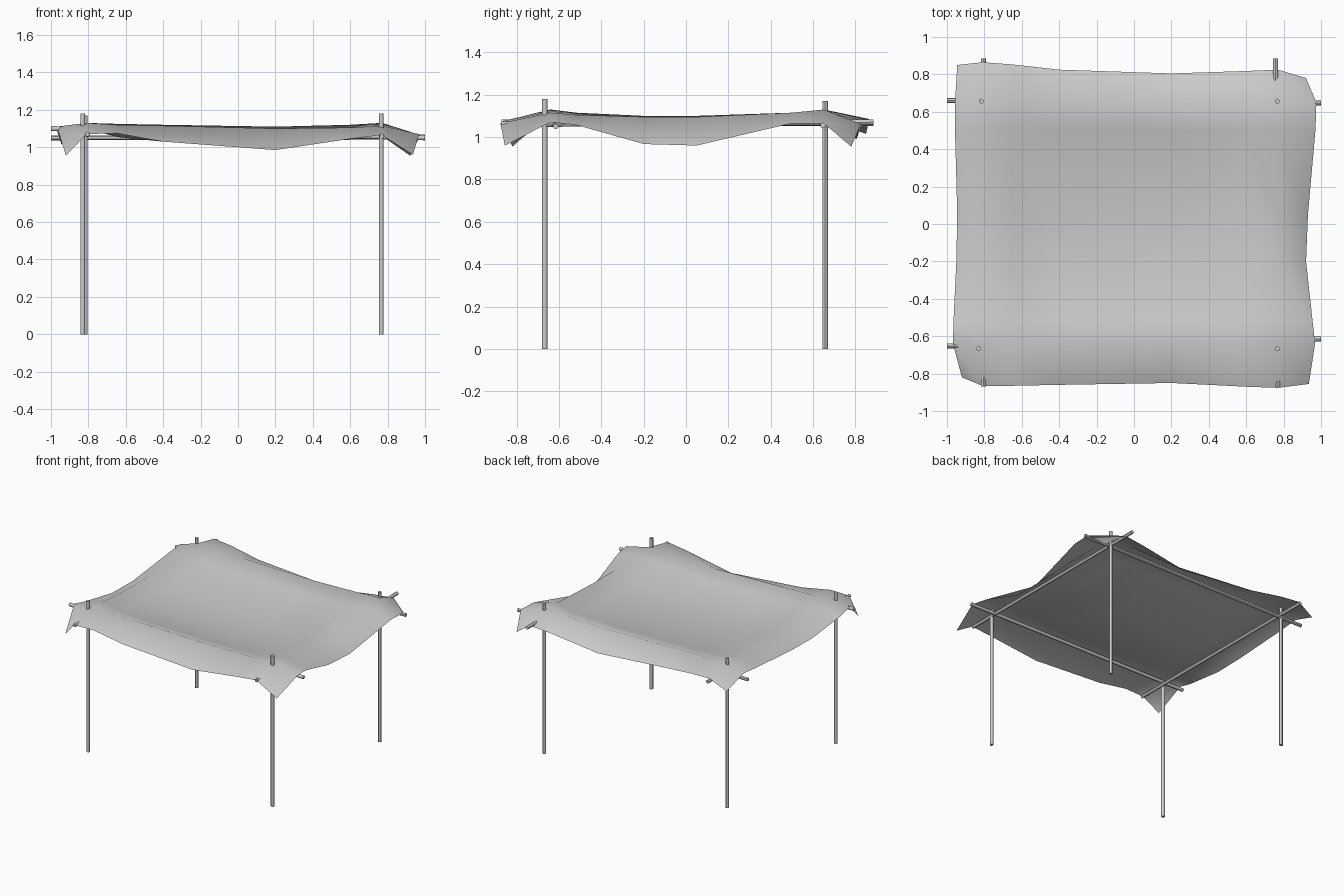
import bpy
from mathutils import Vector


def rod(name, a, b, r=0.013):
    a, b = Vector(a), Vector(b)
    d = b - a
    bpy.ops.mesh.primitive_cylinder_add(vertices=12, radius=r, depth=d.length, location=(a + b) / 2)
    o = bpy.context.object
    o.name = name
    o.rotation_euler = d.to_track_quat('Z', 'Y').to_euler()
    bpy.ops.object.shade_smooth_by_angle()


# Four upright posts
for name, x, y, h in (("front_left_post", -0.83, -0.667, 1.18), ("front_right_post", 0.766, -0.667, 1.18),
                      ("back_left_post", -0.817, 0.657, 1.17), ("back_right_post", 0.766, 0.657, 1.17)):
    rod(name, (x, y, 0), (x, y, h))

# Crossing poles lashed near the top
rod("front_pole", (-1, -0.652, 1.10), (1, -0.615, 1.05))
rod("back_pole", (-1, 0.66, 1.05), (1, 0.647, 1.055))
rod("left_pole", (-0.805, -0.87, 1.07), (-0.805, 0.885, 1.065))
rod("right_pole", (0.768, -0.87, 1.06), (0.757, 0.885, 1.07))

# Draped cloth: heights by row (back to front) and column (left to right)
heights = (
    (1.015, 1.085, 1.075, 1.045, 0.99, 1.045, 1.06, 0.955),
    (1.085, 1.13, 1.125, 1.12, 1.11, 1.12, 1.13, 1.065),
    (1.07, 1.115, 1.09, 1.075, 1.065, 1.075, 1.115, 1.065),
    (1.03, 1.10, 1.055, 1.03, 1.02, 1.04, 1.095, 0.96),
    (1.03, 1.10, 1.055, 1.03, 1.02, 1.04, 1.095, 0.967),
    (1.08, 1.115, 1.085, 1.07, 1.06, 1.075, 1.105, 1.058),
    (1.11, 1.13, 1.12, 1.115, 1.10, 1.105, 1.115, 1.07),
    (0.955, 1.07, 1.075, 1.03, 0.985, 1.045, 1.065, 0.96),
)
cols = (0, -0.81, -0.65, -0.4, 0.2, 0.6, 0.77, 0)
rows = (0, 0.65, 0.5, 0.05, -0.2, -0.52, -0.64, 0)
left = (-0.945, -0.957, -0.957, -0.945, -0.95, -0.965, -0.968, -0.92)
right = (0.92, 0.975, 0.97, 0.93, 0.92, 0.955, 0.968, 0.935)
back = (0.85, 0.865, 0.853, 0.825, 0.805, 0.818, 0.825, 0.78)
front = (-0.82, -0.865, -0.865, -0.86, -0.85, -0.87, -0.876, -0.855)

verts = []
for j in range(8):
    for i in range(8):
        x = left[j] if i == 0 else right[j] if i == 7 else cols[i]
        y = back[i] if j == 0 else front[i] if j == 7 else rows[j]
        verts.append((x, y, heights[j][i]))
faces = [(j * 8 + i, j * 8 + 8 + i, j * 8 + 9 + i, j * 8 + 1 + i) for j in range(7) for i in range(7)]
mesh = bpy.data.meshes.new("cloth_canopy")
mesh.from_pydata(verts, [], faces)
mesh.shade_smooth()
cloth = bpy.data.objects.new("cloth_canopy", mesh)
bpy.context.collection.objects.link(cloth)
